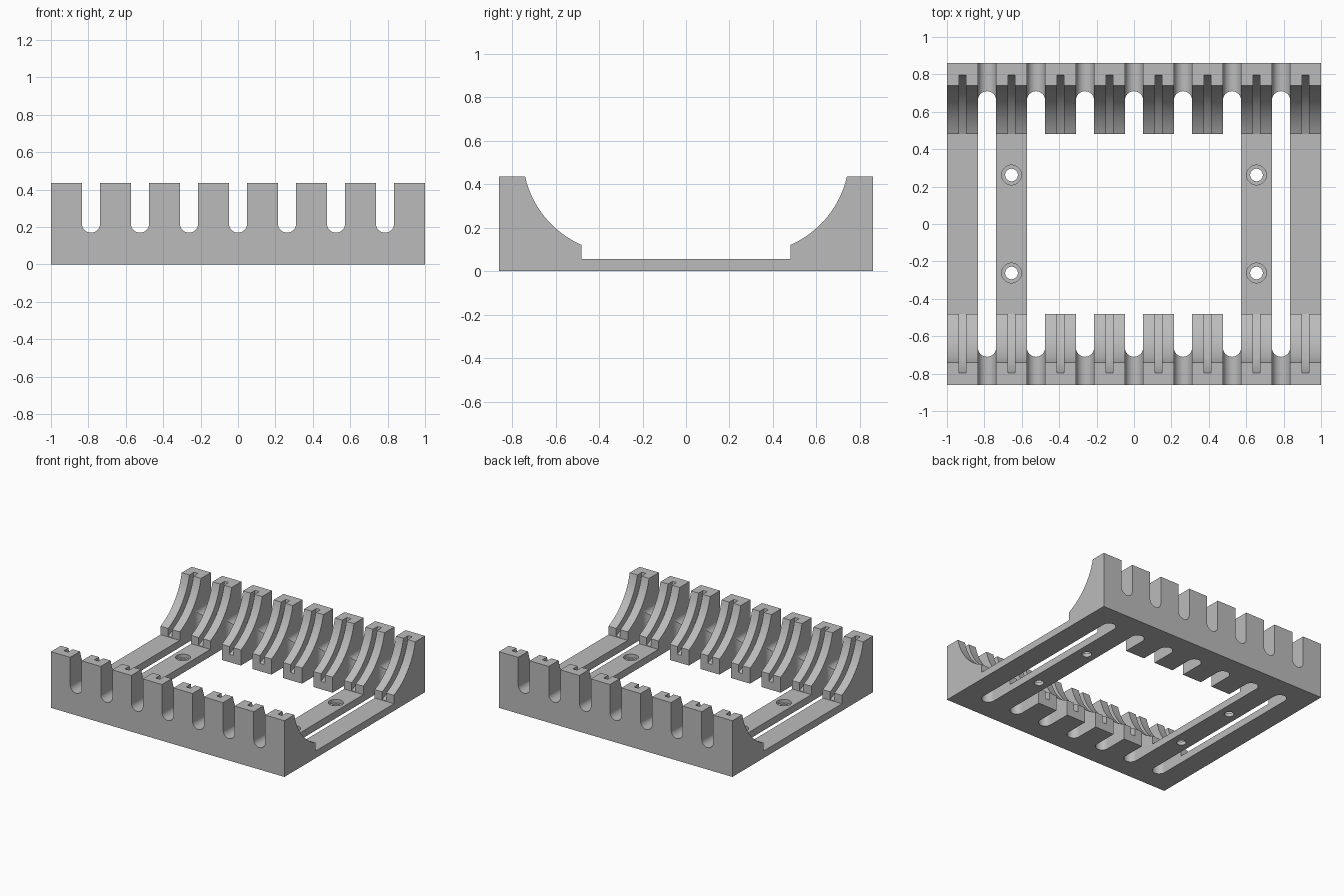
import bpy
import bmesh
from math import acos, asin, cos, sin, pi, radians

cube = bpy.data.objects.get("Cube")
if cube:
    bpy.data.objects.remove(cube, do_unlink=True)

DEPTH, HEIGHT, RAIL = 0.86, 0.435, 0.055   # half depth, fin height, rail thickness
INNER = 0.48                               # where the fins end towards the middle
ARC_Y, ARC_Z, ARC_R = 0.30, 0.534, 0.451   # curved seat of the fins
PITCH, SLOT_R = 0.262, 0.049
GROOVE_W, GROOVE_D = 0.035, 0.055


def prism(name, points, axis, start, end):
    """Extrude a 2D outline along one axis."""
    place = {"x": lambda u, v, t: (t, u, v),
             "y": lambda u, v, t: (u, t, v),
             "z": lambda u, v, t: (u, v, t)}[axis]
    bm = bmesh.new()
    rings = [[bm.verts.new(place(u, v, t)) for u, v in points] for t in (start, end)]
    bm.faces.new(rings[0])
    bm.faces.new(rings[1])
    n = len(points)
    for i in range(n):
        j = (i + 1) % n
        bm.faces.new((rings[0][i], rings[0][j], rings[1][j], rings[1][i]))
    bmesh.ops.recalc_face_normals(bm, faces=bm.faces)
    mesh = bpy.data.meshes.new(name)
    bm.to_mesh(mesh)
    bm.free()
    obj = bpy.data.objects.new(name, mesh)
    bpy.context.collection.objects.link(obj)
    return obj


def seat_arc(radius, steps=20):
    """Concave curve from the inner fin end up to the fin top."""
    a = -acos((INNER - ARC_Y) / radius)
    b = asin((HEIGHT - ARC_Z) / radius)
    angles = [a + (b - a) * i / steps for i in range(steps + 1)]
    return [(ARC_Y + radius * cos(t), ARC_Z + radius * sin(t)) for t in angles]


def half_circle(cx, cy, r, start, steps=16):
    angles = [start + pi * i / steps for i in range(steps + 1)]
    return [(cx + r * cos(t), cy + r * sin(t)) for t in angles]


def circle(cx, cy, r, steps=32):
    return [(cx + r * cos(2 * pi * i / steps), cy + r * sin(2 * pi * i / steps))
            for i in range(steps)]


def cut(target, cutter):
    cutter.hide_render = True
    mod = target.modifiers.new("cut", "BOOLEAN")
    mod.operation = "DIFFERENCE"
    mod.solver = "EXACT"
    mod.object = cutter
    bpy.context.view_layer.objects.active = target
    bpy.ops.object.modifier_apply(modifier=mod.name)
    bpy.data.objects.remove(cutter, do_unlink=True)


# Body: side profile, mirrored front to back
half = [(INNER, RAIL)] + seat_arc(ARC_R)
half[1] = (INNER, half[1][1])
half += [(DEPTH, HEIGHT), (DEPTH, 0)]
outline = half + [(-y, z) for y, z in reversed(half)]
rack = prism("slotted_rack", outline, "x", -1, 1)

# Central opening
w = 2 * PITCH
cut(rack, prism("opening_cutter",
                [(-w, -INNER), (w, -INNER), (w, INNER), (-w, INNER)], "z", -0.1, 0.6))

# Seven slots: round-bottomed notch through the walls, long slot through the floor
for k in range(-3, 4):
    x = k * PITCH
    notch = half_circle(x, 0.17 + SLOT_R, SLOT_R, pi) + [(x + SLOT_R, 0.6), (x - SLOT_R, 0.6)]
    cut(rack, prism("notch_cutter", notch, "y", -1, 1))
    end = 0.71 - SLOT_R
    slot = half_circle(x, end, SLOT_R, 0) + half_circle(x, -end, SLOT_R, pi)
    cut(rack, prism("slot_cutter", slot, "z", -0.1, 0.6))

# Curved groove along the middle of each fin
groove = seat_arc(ARC_R + GROOVE_D)
groove = [(0.46, 0.6), (0.46, groove[0][1])] + groove + [(groove[-1][0], 0.6)]
for k in range(-4, 4):
    x = (k + 0.5) * PITCH
    for side in (-1, 1):
        cut(rack, prism("groove_cutter", [(side * y, z) for y, z in groove], "x",
                        x - GROOVE_W / 2, x + GROOVE_W / 2))

# Counterbored screw holes in the inner rails
for sx in (-1, 1):
    for sy in (-1, 1):
        x, y = sx * 2.5 * PITCH, sy * PITCH
        cut(rack, prism("recess_cutter", circle(x, y, 0.053), "z", 0.027, 0.1))
        cut(rack, prism("hole_cutter", circle(x, y, 0.034), "z", -0.1, 0.05))

# Material
grey = bpy.data.materials.new("plain grey")
grey.use_nodes = True
colour = (0.5, 0.5, 0.5, 1)
grey.diffuse_color = colour
grey.node_tree.nodes["Principled BSDF"].inputs["Base Color"].default_value = colour
rack.data.materials.clear()
rack.data.materials.append(grey)

# Smooth curves, crisp corners
bpy.ops.object.select_all(action="DESELECT")
rack.select_set(True)
bpy.context.view_layer.objects.active = rack
bpy.ops.object.shade_smooth_by_angle(angle=radians(20))
weighted = rack.modifiers.new("weighted normals", "WEIGHTED_NORMAL")
weighted.keep_sharp = True
